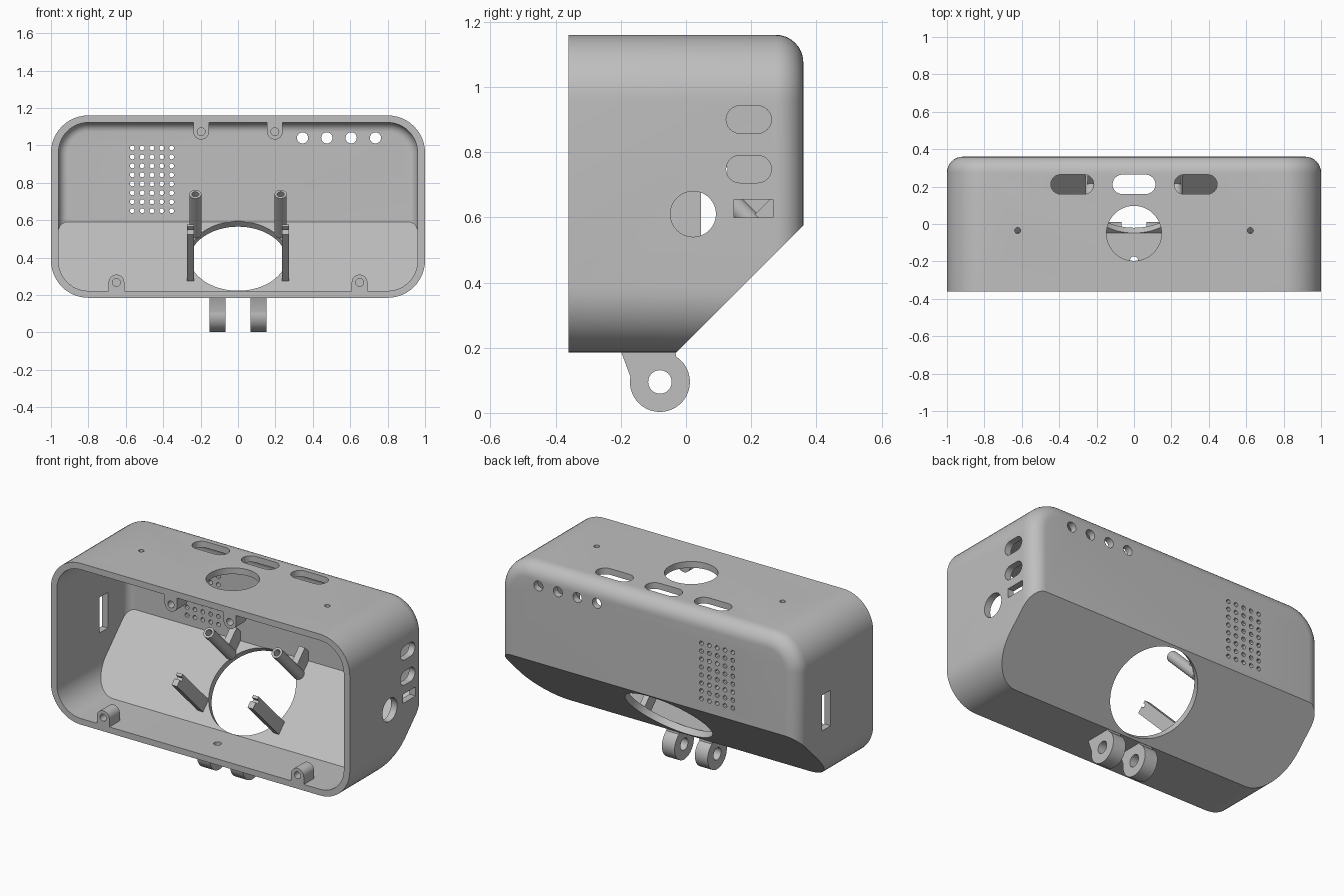
import bpy, bmesh, math
from mathutils import Vector

cube = bpy.data.objects.get("Cube")
if cube:
    bpy.data.objects.remove(cube)

grey = bpy.data.materials.new("plain grey")
grey.use_nodes = True
grey.diffuse_color = (0.52, 0.52, 0.52, 1)
grey.node_tree.nodes["Principled BSDF"].inputs["Base Color"].default_value = (0.52, 0.52, 0.52, 1)

X, Y, Z = Vector((1, 0, 0)), Vector((0, 1, 0)), Vector((0, 0, 1))
UP = (Y + Z).normalized()            # direction up the sloped panel
SLOPE = Vector((0, 0.137, 0.408))    # middle of the sloped panel, inside


def arc(cx, cy, r, start, end, n):
    return [(cx + r * math.cos(math.radians(start + (end - start) * i / n)),
             cy + r * math.sin(math.radians(start + (end - start) * i / n))) for i in range(n + 1)]


def circle(cx, cy, r, n=32):
    return arc(cx, cy, r, 0, 360, n)[:-1]


def rect(x0, x1, y0, y1):
    return [(x0, y0), (x1, y0), (x1, y1), (x0, y1)]


def slot(x0, x1, cy, r):
    return arc(x1 - r, cy, r, -90, 90, 12) + arc(x0 + r, cy, r, 90, 270, 12)


def rounded(w, z0, z1, r):
    return (arc(w - r, z0 + r, r, -90, 0, 12) + arc(w - r, z1 - r, r, 0, 90, 12)
            + arc(r - w, z1 - r, r, 90, 180, 12) + arc(r - w, z0 + r, r, 180, 270, 12))


def prism(bm, pts, origin, u, v, start, end):
    """Extrude a flat profile along the normal of its u, v plane."""
    w = u.cross(v)
    low, high = [[bm.verts.new(origin + u * a + v * b + w * h) for a, b in pts] for h in (start, end)]
    n = len(pts)
    bm.faces.new(low[::-1])
    bm.faces.new(high)
    for i in range(n):
        bm.faces.new((low[i], low[(i + 1) % n], high[(i + 1) % n], high[i]))


def finish(name, bm):
    bmesh.ops.recalc_face_normals(bm, faces=bm.faces)
    mesh = bpy.data.meshes.new(name)
    bm.to_mesh(mesh)
    bm.free()
    mesh.materials.append(grey)
    ob = bpy.data.objects.new(name, mesh)
    bpy.context.collection.objects.link(ob)
    return ob


def part(name, *args):
    bm = bmesh.new()
    prism(bm, *args)
    return finish(name, bm)


def cut(ob, cutter):
    """Subtract the cutter, bake the result and drop the cutter."""
    mod = ob.modifiers.new("cut", 'BOOLEAN')
    mod.operation, mod.solver, mod.object = 'DIFFERENCE', 'EXACT', cutter
    graph = bpy.context.evaluated_depsgraph_get()
    mesh = bpy.data.meshes.new_from_object(ob.evaluated_get(graph))
    ob.modifiers.clear()
    ob.data = mesh
    bpy.data.objects.remove(cutter)


def block(name, w, z0, z1, r, y0, y1, fillet, slope_point):
    """Rounded box along y with a filleted back and a sloped lower back."""
    bm = bmesh.new()
    steps = [(y0, 0)] + [(y1 - fillet + fillet * math.sin(a), fillet * (1 - math.cos(a)))
                         for a in (math.pi / 2 * i / 8 for i in range(9))]
    rings = []
    for y, inset in steps:
        pts = rounded(w - inset, z0 + inset, z1 - inset, r - inset)
        rings.append([bm.verts.new((a, y, b)) for a, b in pts])
    n = len(rings[0])
    for a, b in zip(rings, rings[1:]):
        for i in range(n):
            bm.faces.new((a[i], a[(i + 1) % n], b[(i + 1) % n], b[i]))
    bm.faces.new(rings[0])
    bm.faces.new(rings[-1][::-1])
    bmesh.ops.recalc_face_normals(bm, faces=bm.faces)
    cutres = bmesh.ops.bisect_plane(bm, geom=bm.verts[:] + bm.edges[:] + bm.faces[:], dist=1e-5,
                                    plane_co=slope_point, plane_no=Y - Z, clear_outer=True)
    edges = [e for e in cutres["geom_cut"] if isinstance(e, bmesh.types.BMEdge)]
    bmesh.ops.contextual_create(bm, geom=edges)
    return finish(name, bm)


# Housing shell
housing = block("housing", 1, 0.185, 1.16, 0.2, -0.36, 0.36, 0.085, (0, 0.165, 0.38))
cut(housing, block("cavity", 0.96, 0.222, 1.122, 0.16, -0.45, 0.32, 0.05, SLOPE))

# Openings in the housing
O = Vector()
bm = bmesh.new()
prism(bm, circle(0, 0, 0.262, 64), SLOPE, X, UP, -0.12, 0.07)
top = [circle(0, -0.05, 0.147, 48)]
top += [slot(c - 0.115, c + 0.115, 0.212, 0.052) for c in (-0.33, 0, 0.33)]
top += [circle(c, -0.035, 0.016, 16) for c in (-0.622, 0.622)]
for pts in top:
    prism(bm, pts, O, X, Y, 1.08, 1.25)
prism(bm, circle(0, -0.195, 0.022, 16), O, X, Y, 0.1, 0.25)
back = [circle(0.345 + 0.13 * i, 1.04, 0.03, 24) for i in range(4)]
back += [circle(-0.565 + 0.0525 * i, 0.65 + 0.048 * j, 0.013, 12) for i in range(5) for j in range(8)]
for pts in back:
    prism(bm, pts, O, X, Z, -0.45, -0.28)
for pts in (slot(0.123, 0.262, 0.9, 0.042), slot(0.123, 0.262, 0.748, 0.042),
            circle(0.022, 0.61, 0.07), rect(0.147, 0.267, 0.6, 0.655)):
    prism(bm, pts, O, Y, Z, 0.9, 1.1)
prism(bm, rect(0.046, 0.128, 0.54, 0.755), O, Y, Z, -1.1, -0.9)
cut(housing, finish("openings", bm))

for side, s in (("left", 1), ("right", -1)):
    # Screw bosses on the floor and under the roof, flush with the open rim
    for name, x, z, wall, turn in (("floor_boss", 0.65, 0.267, 0.222, 0), ("roof_boss", 0.197, 1.073, 1.122, 180)):
        pts = arc(s * x, z, 0.042, turn, turn + 180, 16)
        k = 1 if turn else -1
        pts += [(s * x + k * 0.042, wall), (s * x - k * 0.042, wall)]
        boss = part(f"{side}_{name}", pts, O, X, Z, 0.26, 0.36)
        cut(boss, part("screw_hole", circle(s * x, z, 0.021, 20), O, X, Z, 0.28, 0.4))

    # Hollow post with a rib, square to the sloped panel
    post = part(f"{side}_post", circle(s * 0.228, 0.17, 0.032), SLOPE, X, UP, -0.005, 0.298)
    cut(post, part("post_hole", circle(s * 0.228, 0.17, 0.019, 24), SLOPE, X, UP, 0.05, 0.4))
    part(f"{side}_post_rib", rect(s * 0.228 - 0.02, s * 0.228 + 0.02, 0.19, 0.3), SLOPE, X, UP, -0.005, 0.09)

    # Flat support bar with a grooved tip
    lo, hi = sorted((s * 0.236, s * 0.272))
    bar = part(f"{side}_support_bar", rect(lo, hi, -0.19, -0.113), SLOPE, X, UP, -0.005, 0.352)
    cut(bar, part("groove", rect(lo - 0.1, hi + 0.1, -0.15, -0.13), SLOPE, X, UP, 0.33, 0.4))

    # Hinge lug under the body
    lo, hi = sorted((s * 0.068, s * 0.153))
    pts = [(-0.2, 0.19)] + arc(-0.08, 0.095, 0.092, 170, 410, 40) + [(-0.03, 0.173), (-0.033, 0.19)]
    lug = part(f"{side}_hinge_lug", pts, O, Y, Z, lo, hi)
    cut(lug, part("pin_hole", circle(-0.08, 0.095, 0.036), O, Y, Z, lo - 0.1, hi + 0.1))

# Smooth the curves, keep the edges sharp
bpy.ops.object.select_all(action='DESELECT')
for ob in bpy.context.collection.objects:
    if ob.type == 'MESH' and grey.name in ob.data.materials:
        ob.select_set(True)
bpy.context.view_layer.objects.active = housing
bpy.ops.object.shade_smooth_by_angle(angle=math.radians(30))
